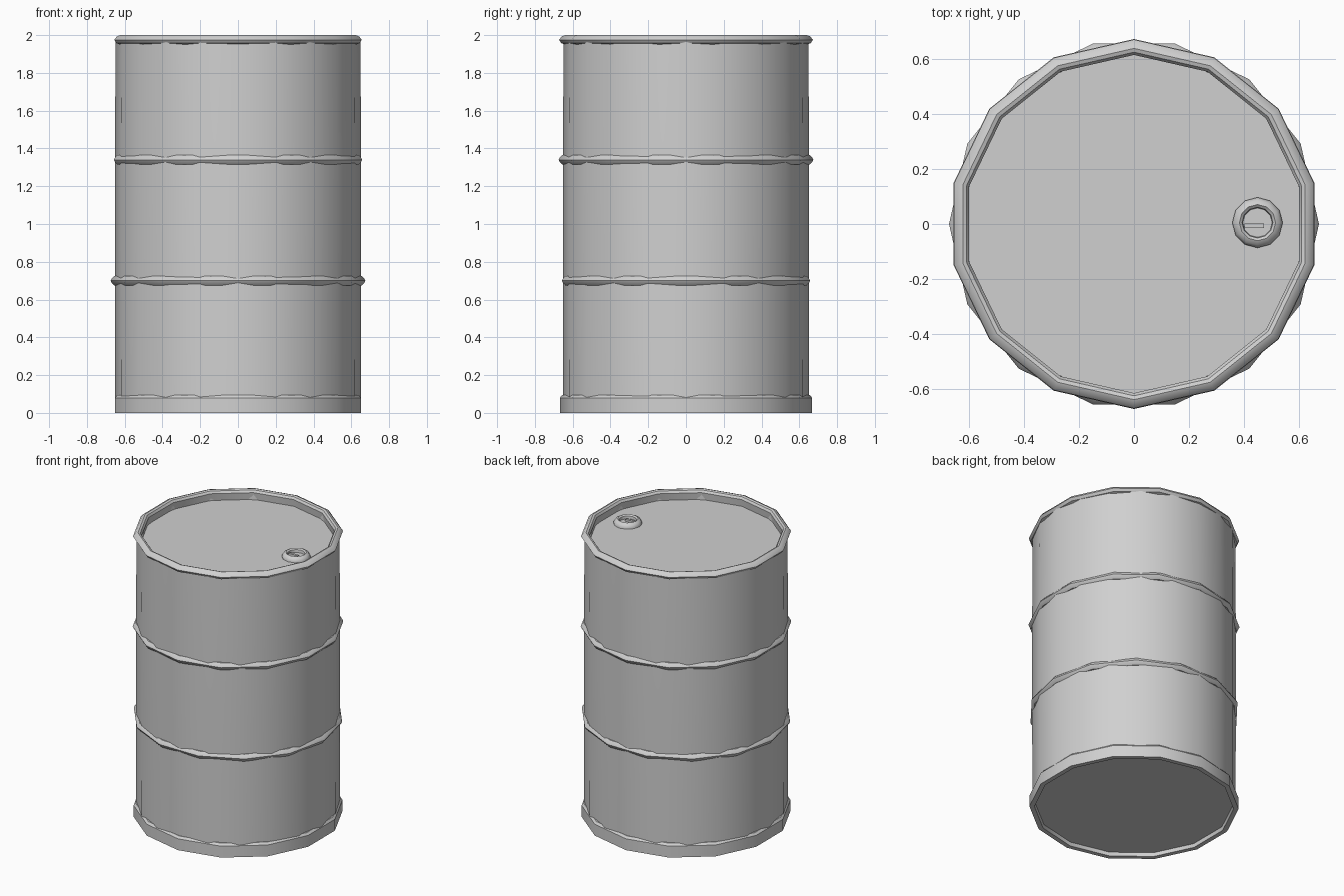
import bpy, bmesh, math

if "Cube" in bpy.data.objects:
    bpy.data.objects.remove(bpy.data.objects["Cube"])

steel = bpy.data.materials.new("grey steel")
steel.diffuse_color = (0.63, 0.63, 0.63, 1)
steel.use_nodes = True
steel.node_tree.nodes["Principled BSDF"].inputs["Base Color"].default_value = steel.diffuse_color


def lathe(name, profile, sides, phase=0.0, closed=True, centre=(0, 0)):
    """Spin an (r, z) profile; closed loops its ends, otherwise r = 0 ends make caps."""
    bm = bmesh.new()
    rings = []
    for r, z in profile:
        if r == 0:
            rings.append([bm.verts.new((centre[0], centre[1], z))] * sides)
            continue
        ring = []
        for i in range(sides):
            a = -math.pi / 2 + 2 * math.pi * (i + phase) / sides
            ring.append(bm.verts.new((centre[0] + r * math.cos(a), centre[1] + r * math.sin(a), z)))
        rings.append(ring)
    pairs = list(zip(rings, rings[1:]))
    if closed:
        pairs.append((rings[-1], rings[0]))
    for lo, hi in pairs:
        for i in range(sides):
            j = (i + 1) % sides
            corners = []
            for v in (lo[i], lo[j], hi[j], hi[i]):
                if v not in corners:
                    corners.append(v)
            bm.faces.new(corners)
    bmesh.ops.recalc_face_normals(bm, faces=bm.faces)
    return finish(name, bm)


def finish(name, bm):
    mesh = bpy.data.meshes.new(name)
    bm.to_mesh(mesh)
    bm.free()
    mesh.materials.append(steel)
    ob = bpy.data.objects.new(name, mesh)
    bpy.context.collection.objects.link(ob)
    bpy.ops.object.select_all(action='DESELECT')
    ob.select_set(True)
    bpy.context.view_layer.objects.active = ob
    bpy.ops.object.shade_smooth_by_angle(angle=math.radians(35))
    return ob


# Drum wall with recessed floor and lid
lathe("drum_body", [(0, 0.025), (0.65, 0.025), (0.652, 0.7), (0.652, 1.34), (0.648, 1.965),
                    (0.625, 1.965), (0.622, 1.93), (0, 1.93)], 20, closed=False)

# Bottom band
lathe("bottom_band", [(0.63, 0.03), (0.636, 0.0), (0.668, 0.0), (0.668, 0.08),
                      (0.655, 0.095), (0.63, 0.095)], 14)

# Two rolling hoops around the wall
for label, z, phase in (("lower_hoop", 0.70, 0.5), ("upper_hoop", 1.34, 0.0)):
    lathe(label, [(0.63, z - 0.025), (0.655, z - 0.025), (0.668, z - 0.012), (0.674, z),
                  (0.668, z + 0.012), (0.655, z + 0.025), (0.63, z + 0.025)], 14, phase)

# Rolled top rim
lathe("top_rim", [(0.622, 1.925), (0.616, 1.98), (0.626, 1.995), (0.64, 2.0), (0.658, 1.993),
                  (0.672, 1.975), (0.66, 1.957), (0.64, 1.95)], 14)

# Filler collar with a sunken plug
BUNG = (0.45, 0.005)
lathe("filler_collar", [(0.092, 1.925), (0.092, 1.938), (0.082, 1.955), (0.066, 1.963),
                        (0.056, 1.955), (0.052, 1.925)], 12, centre=BUNG)
lathe("filler_plug", [(0, 1.928), (0.056, 1.928), (0.056, 1.936), (0, 1.936)], 12,
      closed=False, centre=BUNG)

# Small grip bar across the plug
bm = bmesh.new()
bmesh.ops.create_cube(bm, size=1)
bmesh.ops.scale(bm, vec=(0.07, 0.016, 0.018), verts=bm.verts)
bmesh.ops.translate(bm, vec=(BUNG[0] - 0.012, BUNG[1] - 0.012, 1.942), verts=bm.verts)
finish("plug_grip", bm)
